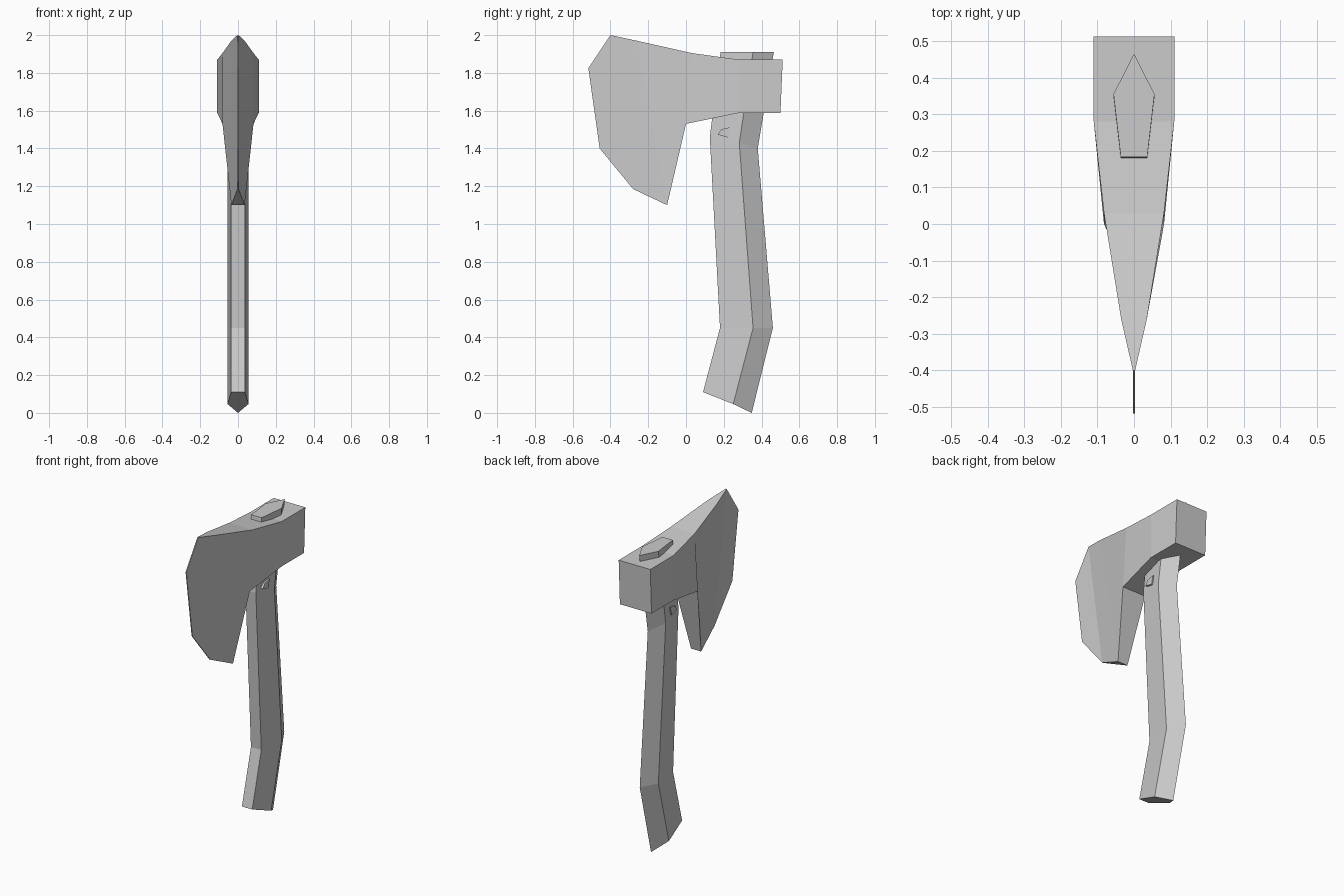
import bpy
import bmesh

cube = bpy.data.objects.get("Cube")
if cube:
    bpy.data.objects.remove(cube, do_unlink=True)

grey = bpy.data.materials.new("plain_grey")
grey.use_nodes = True
colour = (0.6, 0.6, 0.6, 1)
grey.diffuse_color = colour
grey.node_tree.nodes["Principled BSDF"].inputs["Base Color"].default_value = colour


def loft(name, rings):
    """Skin a row of equal-sized rings and cap both ends."""
    bm = bmesh.new()
    rows = [[bm.verts.new(p) for p in ring] for ring in rings]
    count = len(rows[0])
    for a, b in zip(rows, rows[1:]):
        for i in range(count):
            j = (i + 1) % count
            bm.faces.new((a[i], a[j], b[j], b[i]))
    bm.faces.new(rows[0])
    bm.faces.new(rows[-1])
    bmesh.ops.recalc_face_normals(bm, faces=bm.faces)
    mesh = bpy.data.meshes.new(name)
    bm.to_mesh(mesh)
    bm.free()
    mesh.materials.append(grey)
    obj = bpy.data.objects.new(name, mesh)
    bpy.context.collection.objects.link(obj)
    return obj


def head_section(w, top, bottom):
    return [(w, *top), (-w, *top), (-w, *bottom), (w, *bottom)]


def handle_section(front, middle, back):
    return [(-0.036, *front), (0.036, *front), (0.056, *middle),
            (0, *back), (-0.056, *middle)]


# Axe head: from the square poll to the thin cutting edge, as (y, z) pairs
loft("axe_head", [
    head_section(0.11, (0.512, 1.87), (0.5, 1.588)),
    head_section(0.11, (0.28, 1.87), (0.28, 1.588)),
    head_section(0.082, (0.03, 1.905), (0.0, 1.53)),
    head_section(0.035, (-0.26, 1.97), (-0.1, 1.1)),
    head_section(0.003, (-0.4, 2.0), (-0.28, 1.185)),
    head_section(0.003, (-0.517, 1.825), (-0.457, 1.4)),
])

# Handle: five-sided bar, flat at the front and ridged at the back
loft("handle", [
    handle_section((0.09, 0.11), (0.25, 0.047), (0.348, 0.0)),
    handle_section((0.18, 0.45), (0.355, 0.45), (0.46, 0.45)),
    handle_section((0.126, 1.46), (0.282, 1.43), (0.38, 1.4)),
    handle_section((0.183, 1.91), (0.355, 1.91), (0.465, 1.91)),
])

# Small pin through the handle below the head
pin = [(0.168, 1.473), (0.188, 1.502), (0.235, 1.512), (0.222, 1.458)]
loft("handle_pin", [[(x, y, z) for y, z in pin] for x in (-0.056, 0.056)])
